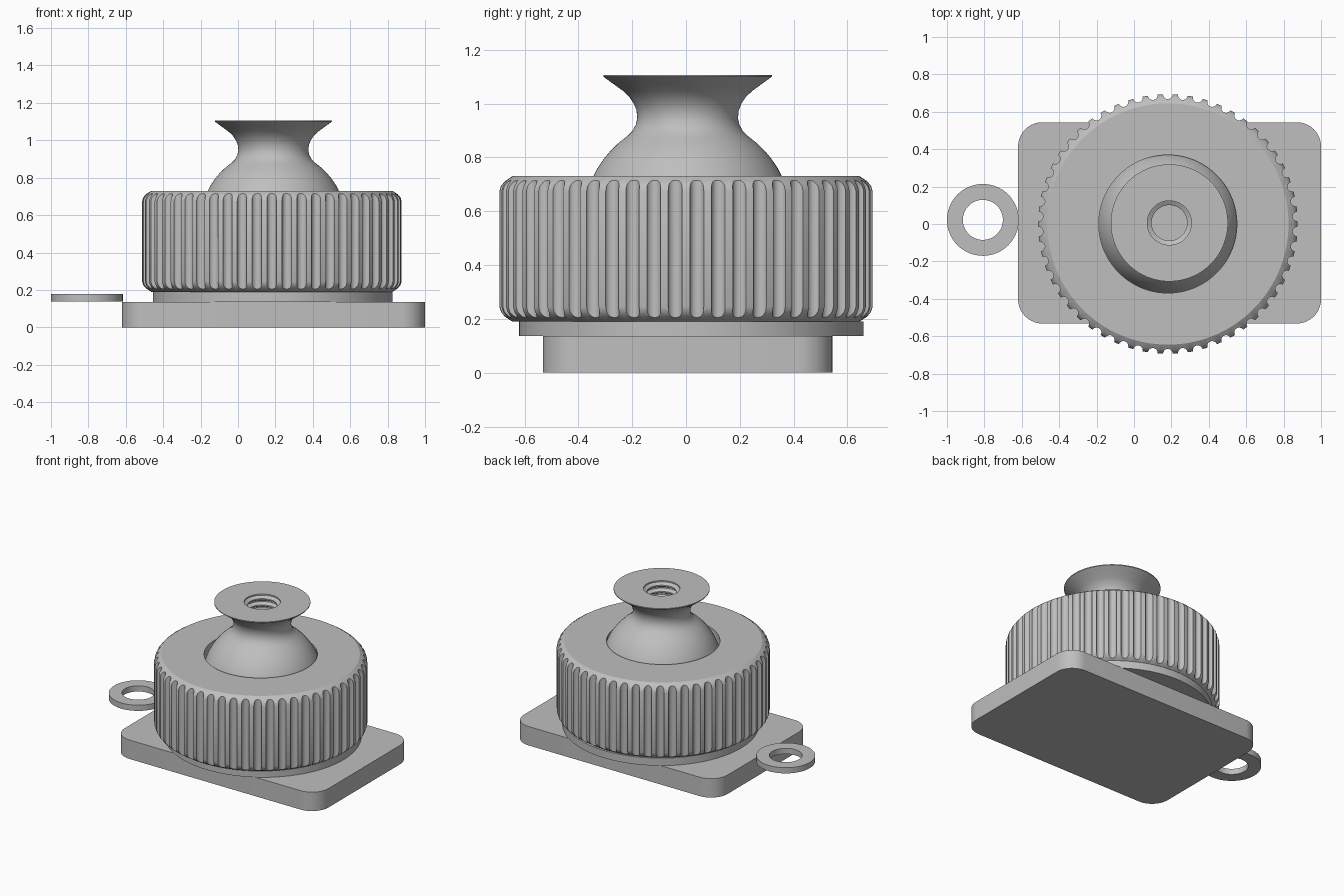
import bpy
import bmesh
from math import cos, sin, pi, radians
from mathutils import Matrix, Vector

cube = bpy.data.objects.get("Cube")
if cube:
    bpy.data.objects.remove(cube, do_unlink=True)

grey = bpy.data.materials.new("plain_grey")
grey.use_nodes = True
grey.diffuse_color = (0.52, 0.52, 0.52, 1)
grey.node_tree.nodes["Principled BSDF"].inputs["Base Color"].default_value = grey.diffuse_color


def add_object(name, bm, location=(0, 0, 0)):
    """Turn a bmesh into a grey object."""
    bmesh.ops.recalc_face_normals(bm, faces=bm.faces)
    mesh = bpy.data.meshes.new(name)
    bm.to_mesh(mesh)
    bm.free()
    mesh.materials.append(grey)
    obj = bpy.data.objects.new(name, mesh)
    obj.location = location
    bpy.context.collection.objects.link(obj)
    return obj


def make_active(obj):
    bpy.ops.object.select_all(action='DESELECT')
    obj.select_set(True)
    bpy.context.view_layer.objects.active = obj


def smooth(obj, angle=30):
    make_active(obj)
    bpy.ops.object.shade_smooth_by_angle(angle=radians(angle))


def lathe(name, profile, location, closed=False, steps=108):
    """Revolve (radius, height) points around a vertical axis."""
    bm = bmesh.new()
    rings = [[bm.verts.new((r * cos(2 * pi * i / steps), r * sin(2 * pi * i / steps), z))
              for i in range(steps)] for r, z in profile]
    pairs = list(zip(rings, rings[1:]))
    if closed:
        pairs.append((rings[-1], rings[0]))
    for a, b in pairs:
        for i in range(steps):
            j = (i + 1) % steps
            bm.faces.new((a[i], a[j], b[j], b[i]))
    bmesh.ops.remove_doubles(bm, verts=bm.verts, dist=1e-5)
    return add_object(name, bm, location)


# Base plate with rounded corners
bm = bmesh.new()
bmesh.ops.create_cube(bm, size=1)
bmesh.ops.scale(bm, vec=(1.62, 1.076, 0.136), verts=bm.verts)
upright = [e for e in bm.edges if abs(e.verts[0].co.z - e.verts[1].co.z) > 0.1]
bmesh.ops.bevel(bm, geom=upright, offset=0.13, segments=10, profile=0.5, affect='EDGES')
smooth(add_object("base_plate", bm, (0.19, 0.006, 0.068)))

# Round collar between plate and knob
smooth(lathe("collar", [(0, 0.136), (0.64, 0.136), (0.64, 0.19), (0, 0.19)], (0.186, 0.02, 0)))

# Loose washer at the side
smooth(lathe("washer", [(0.107, 0.138), (0.192, 0.138), (0.192, 0.179), (0.107, 0.179)],
             (-0.808, 0.022, 0), closed=True, steps=64))

# Hollow knob, its outer edge mirrored from top to bottom
MID = 0.46
edge = [(0.645, 0.27), (0.674, 0.251), (0.688, 0.234), (0.694, 0.215)]
profile = [(0.369, MID + 0.27)]
profile += [(r, MID + h) for r, h in edge]
profile += [(r, MID - h) for r, h in reversed(edge)]
profile += [(0.58, MID - 0.27), (0.58, 0.62), (0.369, 0.62)]
knob = lathe("knob", profile, (0.181, 0, 0), closed=True, steps=162)

# Grip flutes cut around the knob
FLUTES = 54
bm = bmesh.new()
for i in range(FLUTES):
    a = 2 * pi * i / FLUTES - pi / 2
    place = Matrix.Translation(Vector((0.694 * cos(a), 0.694 * sin(a), MID)))
    bmesh.ops.create_cone(bm, cap_ends=True, segments=20, radius1=0.026, radius2=0.026,
                          depth=0.8, matrix=place)
cutter = add_object("flute_cutter", bm, knob.location)
cutter.hide_render = True
cut = knob.modifiers.new("flutes", 'BOOLEAN')
cut.operation = 'DIFFERENCE'
cut.solver = 'EXACT'
cut.object = cutter
make_active(knob)
bpy.ops.object.modifier_apply(modifier=cut.name)
bpy.data.objects.remove(cutter, do_unlink=True)
smooth(knob)

# Ball with waisted neck, flared top and threaded bore
ball = []
for step in range(25):
    a = radians(-90 + step * 145 / 24)
    ball.append((0.39 * cos(a), 0.56 + 0.39 * sin(a)))
neck = [(0.206, 0.897), (0.193, 0.92), (0.187, 0.945), (0.19, 0.975), (0.2, 1.0),
        (0.217, 1.025), (0.24, 1.047), (0.276, 1.073), (0.313, 1.1), (0.313, 1.106)]
PITCH = 0.045
thread = []
for turn in range(7):
    z = 1.106 - turn * PITCH
    thread += [(0.118, z), (0.118, z - 0.2 * PITCH),
               (0.095, z - 0.5 * PITCH), (0.095, z - 0.7 * PITCH)]
bore_end = [(0.095, 0.78), (0, 0.78)]
smooth(lathe("ball_mount", ball + neck + thread + bore_end, (0.189, 0.006, 0)))
